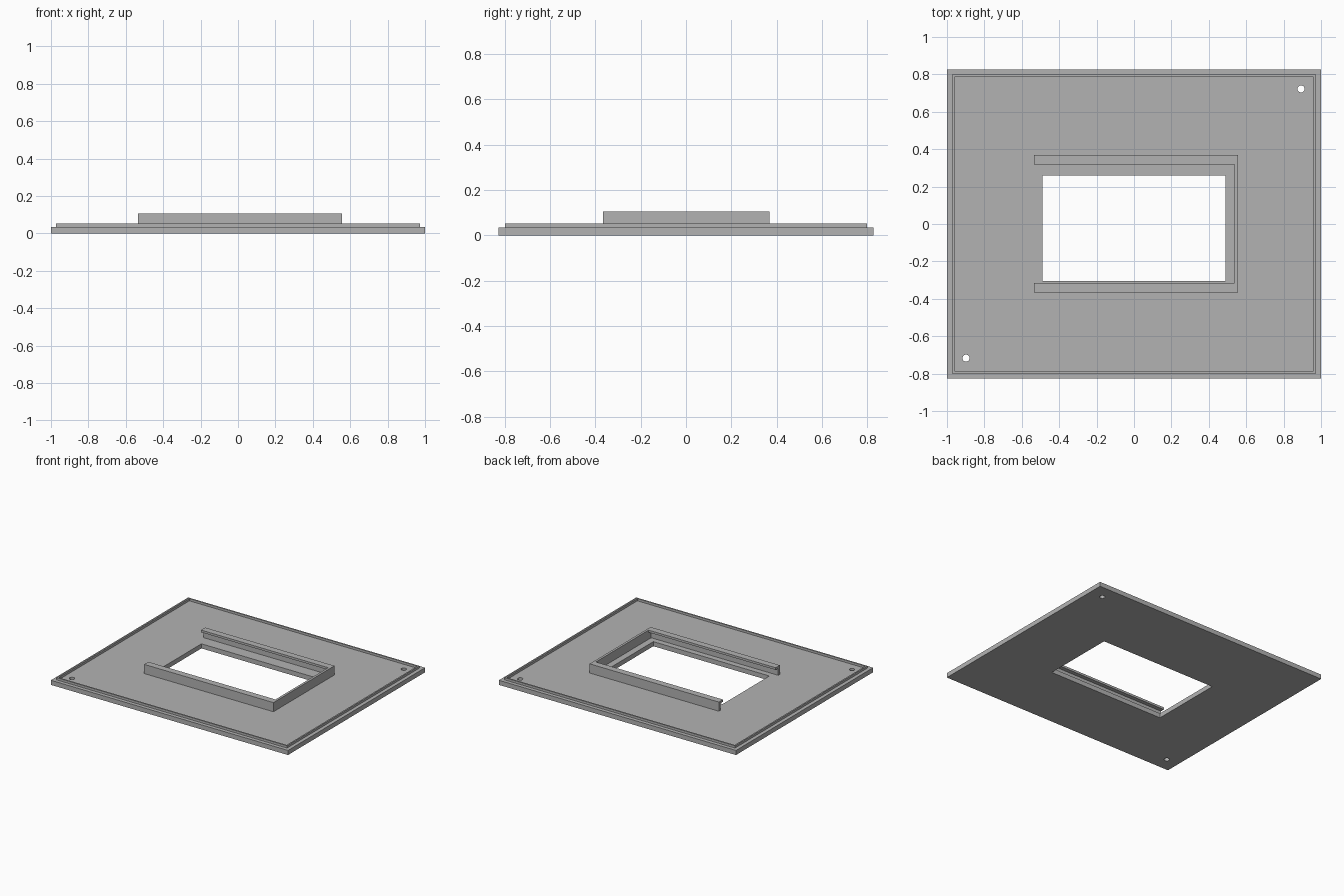
import bpy, bmesh

if "Cube" in bpy.data.objects:
    bpy.data.objects.remove(bpy.data.objects["Cube"])

grey = bpy.data.materials.new("plain grey")
grey.diffuse_color = (0.45, 0.45, 0.45, 1)
grey.use_nodes = True
grey.node_tree.nodes["Principled BSDF"].inputs["Base Color"].default_value = grey.diffuse_color


def prism(name, pts, lo, hi, axis="z"):
    """Extrude a closed profile along z (x,y points) or along x (y,z points)."""
    place = (lambda p, h: (p[0], p[1], h)) if axis == "z" else (lambda p, h: (h, p[0], p[1]))
    bm = bmesh.new()
    face = bm.faces.new([bm.verts.new(place(p, lo)) for p in pts])
    new = bmesh.ops.extrude_face_region(bm, geom=[face])["geom"]
    d = (0, 0, hi - lo) if axis == "z" else (hi - lo, 0, 0)
    bmesh.ops.translate(bm, vec=d, verts=[v for v in new if isinstance(v, bmesh.types.BMVert)])
    bmesh.ops.recalc_face_normals(bm, faces=bm.faces)
    me = bpy.data.meshes.new(name)
    bm.to_mesh(me)
    bm.free()
    me.materials.append(grey)
    ob = bpy.data.objects.new(name, me)
    bpy.context.collection.objects.link(ob)
    return ob


def rect(x0, x1, y0, y1):
    return [(x0, y0), (x1, y0), (x1, y1), (x0, y1)]


def cut(ob, cutter):
    mod = ob.modifiers.new("cut", "BOOLEAN")
    mod.operation, mod.solver, mod.object = "DIFFERENCE", "EXACT", cutter
    bpy.context.view_layer.objects.active = ob
    bpy.ops.object.modifier_apply(modifier=mod.name)
    bpy.data.objects.remove(cutter)


# Base plate with the window and two screw holes
plate = prism("base_plate", rect(-1, 1, -0.826, 0.826), 0, 0.035)
cut(plate, prism("window_cutter", rect(-0.49, 0.488, -0.304, 0.259), -0.1, 0.2))
for x, y in [(0.893, 0.722), (-0.898, -0.717)]:
    bpy.ops.mesh.primitive_cylinder_add(vertices=24, radius=0.019, depth=0.4, location=(x, y, 0))
    cut(plate, bpy.context.object)

# Thin raised lip set in from the plate edge
lip = prism("edge_lip", rect(-0.972, 0.972, -0.798, 0.798), 0.035, 0.052)
cut(lip, prism("lip_cutter", rect(-0.961, 0.961, -0.787, 0.787), 0, 0.1))

# Holder: two rails with an inward overhang, joined by an end wall
base, top, under = 0.035, 0.105, 0.088
for name, outer, s in [("front_rail", -0.366, 1), ("back_rail", 0.369, -1)]:
    wall, over = outer + s * 0.019, outer + s * 0.05
    prism(name, [(outer, base), (wall, base), (wall, under), (over, under),
                 (over, top), (outer, top)], -0.535, 0.537, "x")
prism("end_wall", rect(0.537, 0.555, -0.366, 0.369), base, top)
